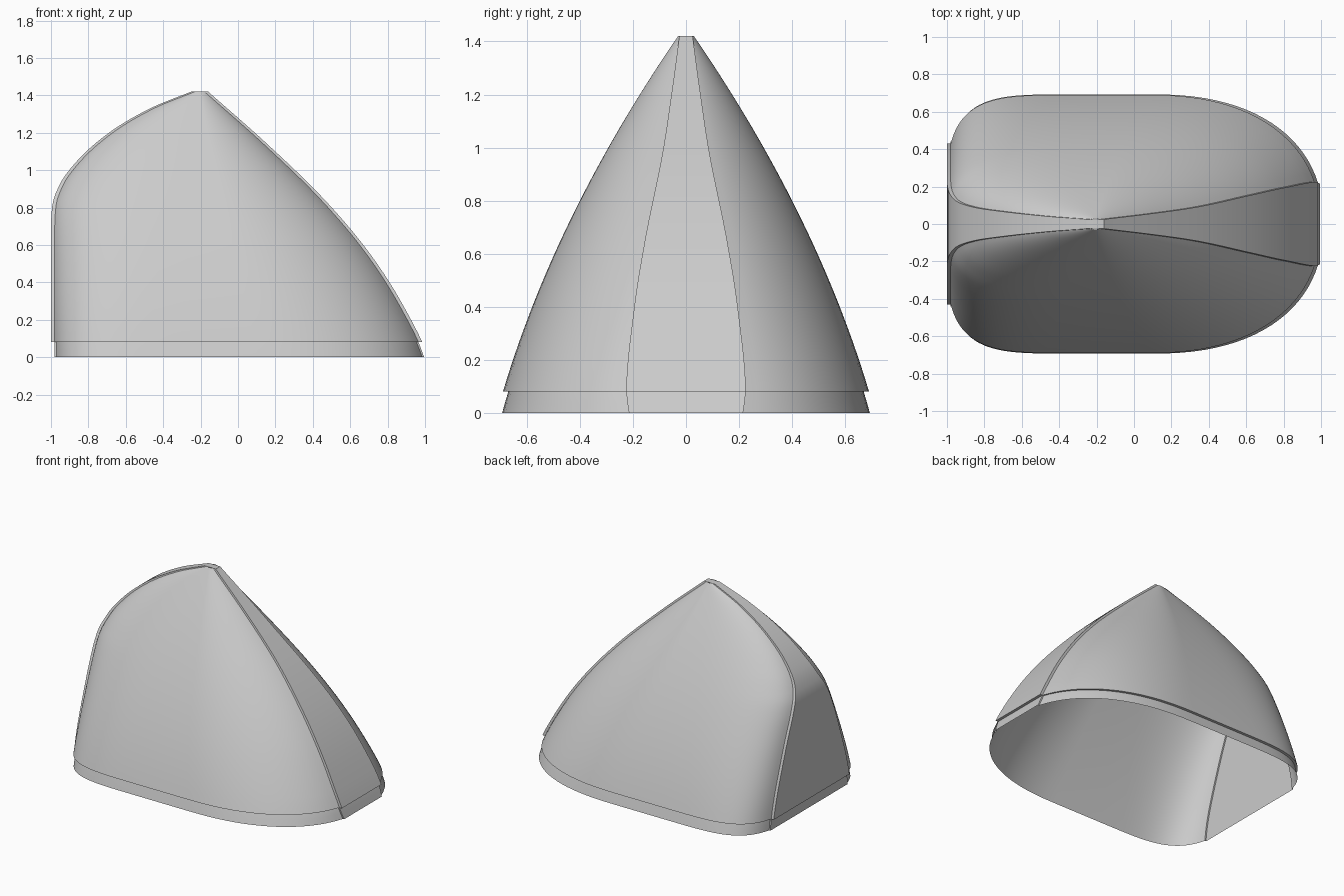
import bpy
import bmesh
import math

default_cube = bpy.data.objects.get("Cube")
if default_cube:
    bpy.data.objects.remove(default_cube, do_unlink=True)

# Material
grey = bpy.data.materials.new("plain_grey")
grey.use_nodes = True
grey_colour = (0.6, 0.6, 0.6, 1)
grey.diffuse_color = grey_colour
grey.node_tree.nodes["Principled BSDF"].inputs["Base Color"].default_value = grey_colour

# Profiles as (height, value) control points
FRONT_X = [(0, 1.015), (.08, .985), (.2, .925), (.4, .81), (.6, .67),
           (.85, .455), (1.15, .145), (1.42, -.16)]
BACK_X = [(0, -1), (.7, -1), (.81, -.993), (.92, -.955), (1.05, -.86),
          (1.2, -.69), (1.33, -.47), (1.42, -.25)]
FRONT_BAND = [(0, .215), (.08, .225), (.4, .195), (.65, .155), (1, .085),
              (1.2, .055), (1.42, .025)]
BACK_BAND = [(0, .44), (.08, .43), (.5, .305), (.8, .185), (.92, .125),
             (1.05, .09), (1.2, .065), (1.42, .025)]
TOP, LIP = 1.42, .08
FRONT_STEP = BACK_STEP = SHELL = .02
LEVELS, ARC = 44, 20


def smooth_value(points, z):
    """Monotone cubic interpolation through the control points."""
    slopes = [(b[1] - a[1]) / (b[0] - a[0]) for a, b in zip(points, points[1:])]
    tangents = [slopes[0]]
    for a, b in zip(slopes, slopes[1:]):
        tangents.append(2 * a * b / (a + b) if a * b > 0 else 0)
    tangents.append(slopes[-1])
    i = 0
    while i < len(slopes) - 1 and z > points[i + 1][0]:
        i += 1
    (z0, v0), (z1, v1) = points[i], points[i + 1]
    h = z1 - z0
    t = (z - z0) / h
    s = 1 - t
    return (v0 * s * s * (1 + 2 * t) + v1 * t * t * (3 - 2 * t)
            + h * t * s * (tangents[i] * s - tangents[i + 1] * t))


def mix(a, b, t):
    return a + (b - a) * t


def half_width(z):
    """Gently bulging taper from the lip to the peak."""
    t = (TOP - z) / (TOP - LIP)
    return mix(.03, .69, t) + .26 * t * (1 - t)


def quarter(centre, end_x, end_y, width, power):
    """Superelliptic arc from the band edge to the widest point."""
    start = math.asin(min(.99, (end_y / width) ** (power / 2)))
    reach = (end_x - centre) / math.cos(start) ** (2 / power)
    arc = []
    for i in range(ARC + 1):
        a = mix(start, math.pi / 2, i / ARC)
        arc.append((centre + reach * max(0, math.cos(a)) ** (2 / power),
                    width * math.sin(a) ** (2 / power)))
    return arc


def half_section(z, inset):
    """Half outline at one height, from the front band to the back band."""
    t = z / TOP
    front_y, back_y = smooth_value(FRONT_BAND, z), smooth_value(BACK_BAND, z)
    width = half_width(z)
    room = width - max(front_y, back_y)
    width -= inset * min(1, room / .2)
    front_x = smooth_value(FRONT_X, z) - FRONT_STEP - inset / 2
    back_x = smooth_value(BACK_X, z) + BACK_STEP + inset / 2
    front = quarter(mix(.1, -.205, t), front_x, front_y, width, mix(2.3, 1.7, t))
    back = quarter(mix(-.3, -.21, t), back_x, back_y, width, mix(4.3, 2.2, t))
    return [(x, y, z) for x, y in front + back[::-1]]


def heights(bottom):
    return [mix(bottom, TOP, 1 - (1 - i / LEVELS) ** 1.6) for i in range(LEVELS + 1)]


def loft(name, rows, capped=False):
    """Skin a list of equal point rows into a smooth object."""
    bm = bmesh.new()
    grid = [[bm.verts.new(p) for p in row] for row in rows]
    for low, high in zip(grid, grid[1:]):
        for i in range(len(low) - 1):
            bm.faces.new((low[i], low[i + 1], high[i + 1], high[i]))
    if capped:
        bm.faces.new(grid[0])
        bm.faces.new(grid[-1])
    bmesh.ops.remove_doubles(bm, verts=bm.verts, dist=.00001)
    bmesh.ops.recalc_face_normals(bm, faces=bm.faces)
    mesh = bpy.data.meshes.new(name)
    bm.to_mesh(mesh)
    bm.free()
    mesh.materials.append(grey)
    obj = bpy.data.objects.new(name, mesh)
    bpy.context.collection.objects.link(obj)
    bpy.ops.object.select_all(action="DESELECT")
    obj.select_set(True)
    bpy.context.view_layer.objects.active = obj
    bpy.ops.object.shade_smooth_by_angle(angle=math.radians(35))


def panel_pair(name, rows):
    loft("back_" + name, rows)
    loft("front_" + name, [[(x, -y, z) for x, y, z in row] for row in rows])


def band_row(z, profile, band, outer, inner):
    """Flat face of a band with a short wall on each edge."""
    x, y = smooth_value(profile, z), smooth_value(band, z)
    return [(x + inner, -y, z), (x + outer, -y, z), (x + outer, y, z), (x + inner, y, z)]


def band(name, levels, sink, depth, capped):
    """Band running up the sloping end, over the peak and down the other end."""
    rows = [band_row(z, FRONT_X, FRONT_BAND, -sink, -sink - depth) for z in levels]
    rows += [band_row(z, BACK_X, BACK_BAND, sink, sink + depth) for z in levels[::-1]]
    loft(name, rows, capped)


outer_levels = heights(LIP)
inner_levels = [0, LIP / 2] + outer_levels

# Inner shell, its lower edge showing as a skirt below the panels
panel_pair("inner_panel", [half_section(z, SHELL) for z in inner_levels])
band("inner_band", inner_levels, FRONT_STEP, SHELL / 2, False)

# Curved outer panels with a small rim under their lower edge
rim = half_section(LIP, SHELL)
panel_pair("side_panel", [rim] + [half_section(z, 0) for z in outer_levels])

# Raised outer band
band("centre_band", outer_levels, 0, FRONT_STEP, True)
